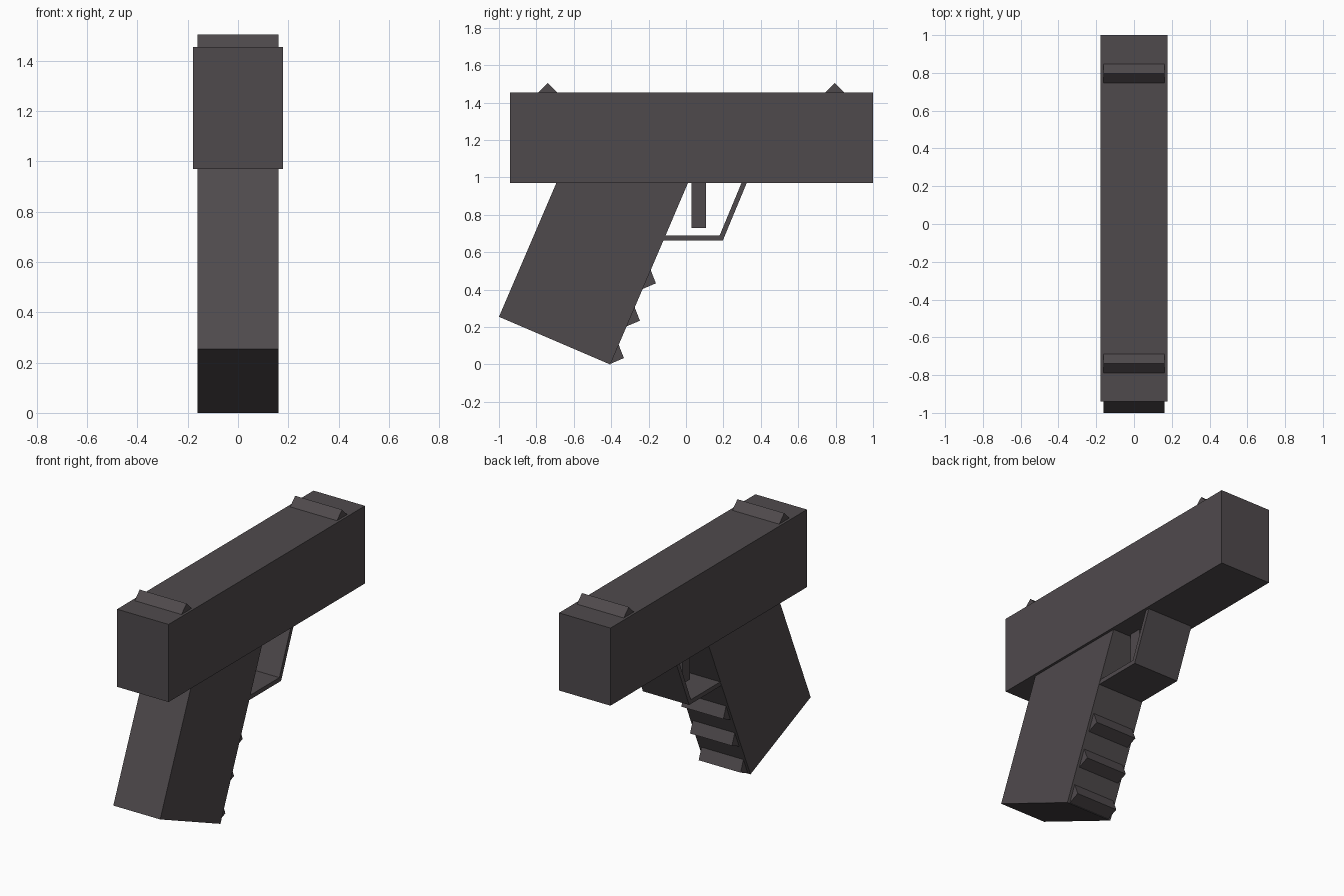
import bpy
import bmesh

if "Cube" in bpy.data.objects:
    bpy.data.objects.remove(bpy.data.objects["Cube"])

metal = bpy.data.materials.new("dark_grey")
metal.diffuse_color = (0.078, 0.068, 0.073, 1)
metal.use_nodes = True
metal.node_tree.nodes["Principled BSDF"].inputs["Base Color"].default_value = metal.diffuse_color


def extrude_profile(name, profile, half_width):
    """Solid from a (y, z) side profile, extruded across x."""
    bm = bmesh.new()
    face = bm.faces.new([bm.verts.new((-half_width, y, z)) for y, z in profile])
    ext = bmesh.ops.extrude_face_region(bm, geom=[face])
    moved = [v for v in ext["geom"] if isinstance(v, bmesh.types.BMVert)]
    bmesh.ops.translate(bm, vec=(2 * half_width, 0, 0), verts=moved)
    bmesh.ops.recalc_face_normals(bm, faces=bm.faces)
    mesh = bpy.data.meshes.new(name)
    bm.to_mesh(mesh)
    bm.free()
    mesh.materials.append(metal)
    obj = bpy.data.objects.new(name, mesh)
    bpy.context.collection.objects.link(obj)
    return obj


# Upper slide block
extrude_profile("slide", [(-0.94, 0.97), (1.0, 0.97), (1.0, 1.455), (-0.94, 1.455)], 0.178)

# Slanted grip, its top set into the slide
extrude_profile("grip", [(-1.0, 0.255), (-0.405, 0.0), (0.032, 1.02), (-0.672, 1.02)], 0.162)

# Trigger
extrude_profile("trigger", [(0.03, 0.73), (0.108, 0.73), (0.108, 1.0), (0.03, 1.0)], 0.05)

# Trigger guard: flat bar bent up to the slide
extrude_profile("trigger_guard", [
    (-0.15, 0.663), (0.197, 0.663), (0.337, 1.0), (0.309, 1.0),
    (0.18, 0.69), (-0.15, 0.69)], 0.16)

# Triangular sights
for name, y in (("rear_sight", -0.739), ("front_sight", 0.796)):
    extrude_profile(name, [(y - 0.052, 1.453), (y + 0.052, 1.453), (y, 1.505)], 0.162)

# Finger ridges up the front of the grip
for i in range(3):
    dy, dz = 0.0855 * i, 0.2 * i
    extrude_profile(f"finger_ridge_{i + 1}", [
        (-0.407 + dy, 0.002 + dz), (-0.332 + dy, 0.034 + dz), (-0.361 + dy, 0.108 + dz)], 0.145)
